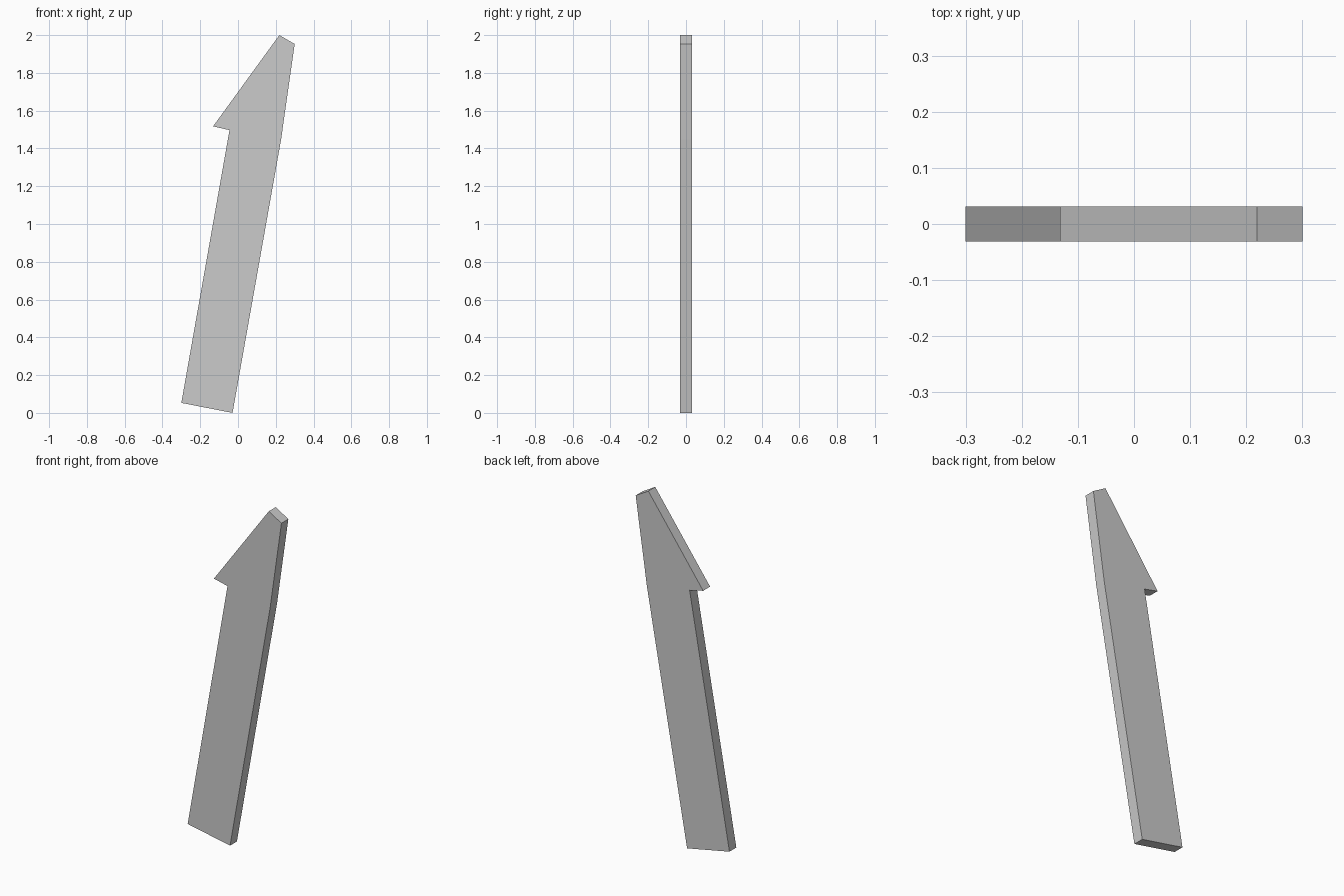
import bpy
import bmesh

if "Cube" in bpy.data.objects:
    bpy.data.objects.remove(bpy.data.objects["Cube"])

THICKNESS = 0.063

# Outline of the slanted, half-barbed pointer (x, z), counter-clockwise from the front
OUTLINE = [
    (-0.30, 0.053),   # base, left
    (-0.029, 0.0),    # base, right
    (0.228, 1.447),   # where the shaft meets the head
    (0.30, 1.953),    # blunt tip, right
    (0.219, 2.0),     # blunt tip, left
    (-0.132, 1.517),  # barb
    (-0.045, 1.497),  # notch under the barb
]


def extruded_plate(name, outline, thickness):
    bm = bmesh.new()
    front = bm.faces.new([bm.verts.new((x, -thickness / 2, z)) for x, z in outline])
    result = bmesh.ops.extrude_face_region(bm, geom=[front], use_keep_orig=True)
    back = [v for v in result["geom"] if isinstance(v, bmesh.types.BMVert)]
    bmesh.ops.translate(bm, verts=back, vec=(0, thickness, 0))
    bmesh.ops.recalc_face_normals(bm, faces=bm.faces)
    mesh = bpy.data.meshes.new(name)
    bm.to_mesh(mesh)
    bm.free()
    obj = bpy.data.objects.new(name, mesh)
    bpy.context.collection.objects.link(obj)
    return obj


# Single flat plate
extruded_plate("barbed_pointer", OUTLINE, THICKNESS)
